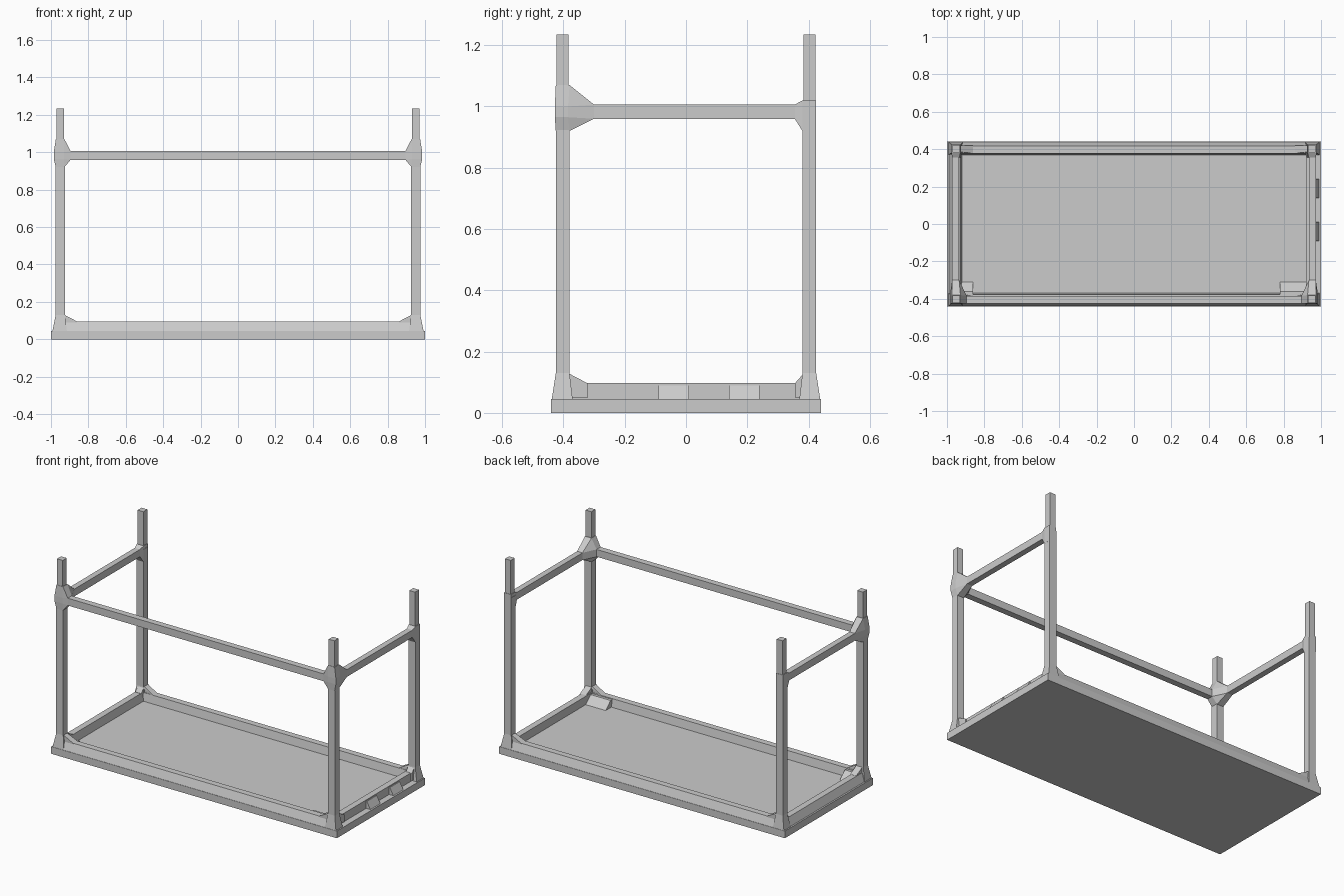
import bpy, bmesh
from itertools import product

if "Cube" in bpy.data.objects:
    bpy.data.objects.remove(bpy.data.objects["Cube"])


def make(name, bm):
    bmesh.ops.recalc_face_normals(bm, faces=bm.faces)
    me = bpy.data.meshes.new(name)
    bm.to_mesh(me)
    bm.free()
    ob = bpy.data.objects.new(name, me)
    bpy.context.collection.objects.link(ob)
    return ob


def hull(name, pts):
    bm = bmesh.new()
    for p in pts:
        bm.verts.new(p)
    res = bmesh.ops.convex_hull(bm, input=bm.verts)
    junk = [v for v in res["geom_interior"] + res["geom_unused"]
            if isinstance(v, bmesh.types.BMVert) and v.is_valid and not v.link_faces]
    bmesh.ops.delete(bm, geom=list(set(junk)), context='VERTS')
    bmesh.ops.dissolve_limit(bm, angle_limit=0.01, verts=bm.verts, edges=bm.edges)
    return make(name, bm)


def box_pts(x0, x1, y0, y1, z0, z1):
    return list(product((x0, x1), (y0, y1), (z0, z1)))


def box(name, *b):
    return hull(name, box_pts(*b))


# base slab
box("base_plate", -1, 1, -0.44, 0.44, 0, 0.045)

# sloped rims: profile is (distance from centre, height)
def rim_profile(outer):
    return [(outer, 0.044), (outer - 0.02, 0.095), (outer - 0.06, 0.095), (outer - 0.07, 0.044)]

for side, nm in ((-1, "front"), (1, "back")):
    hull(nm + "_rim", [(x, side * d, z) for d, z in rim_profile(0.438) for x in (-0.96, 0.96)])
hull("left_rim", [(-d, y, z) for d, z in rim_profile(0.99) for y in (-0.41, 0.41)])

# right end: recessed wall with wedge blocks
box("right_rim", 0.92, 0.96, -0.41, 0.41, 0.044, 0.098)
for i, y in enumerate((-0.09, 0.14)):
    hull(f"right_wedge_{i}", [(x, yy, z) for yy in (y, y + 0.1)
                              for x, z in ((0.95, 0.044), (0.95, 0.09), (0.965, 0.09), (0.99, 0.044))])

# inner corner wedges at the front
for i, (x0, x1) in enumerate(((-0.93, -0.86), (0.78, 0.93))):
    hull(f"inner_wedge_{i}", [(x, y, z) for x in (x0, x1)
                              for y, z in ((-0.38, 0.044), (-0.38, 0.09), (-0.36, 0.09), (-0.31, 0.044))])

# corner posts and their joints
for sx, sy in product((-1, 1), (-1, 1)):
    nm = ("front" if sy < 0 else "back") + ("_left" if sx < 0 else "_right")
    front = sy < 0

    def place(pts):
        return [(sx * x, sy * y, z) for x, y, z in pts]

    post = box_pts(0.926, 0.975, 0.38, 0.425, 0.045, 1.0)
    tip = box_pts(0.931, 0.971, 0.383, 0.423, 1.0, 1.235)
    hull(nm + "_post", place(post))
    hull(nm + "_post_top", place(tip))

    # bottom foot flaring into the rims
    reach = 0.32 if front else 0.355
    foot = box_pts(0.926, 0.975, 0.38, 0.425, 0.13, 0.13)
    foot += box_pts(0.915, 0.992, 0.37, 0.438, 0.045, 0.045)
    hull(nm + "_foot", place(foot))
    foot_y = box_pts(0.926, 0.968, 0.385, 0.42, 0.05, 0.13)
    hull(nm + "_foot_side", place(foot_y + box_pts(0.926, 0.968, reach, reach, 0.05, 0.096)))
    hull(nm + "_foot_long", place(foot_y + box_pts(0.86, 0.86, 0.378, 0.42, 0.05, 0.095)))

    # upper joint where the rails meet the post
    if front:
        joint = box_pts(0.928, 0.974, 0.38, 0.425, 0.92, 1.07)
        joint += box_pts(0.93, 0.985, 0.385, 0.428, 0.965, 1.0)
        joint += box_pts(0.935, 0.972, 0.30, 0.30, 0.96, 1.006)
        joint += box_pts(0.895, 0.895, 0.384, 0.424, 0.96, 1.006)
    else:
        joint = box_pts(0.928, 0.976, 0.38, 0.425, 0.92, 1.02)
        joint += box_pts(0.935, 0.972, 0.355, 0.355, 0.96, 1.006)
    hull(nm + "_joint", place(joint))

# upper rails: front and both sides, open at the back
box("front_top_rail", -0.93, 0.93, -0.424, -0.384, 0.96, 1.006)
box("left_top_rail", -0.972, -0.935, -0.4, 0.4, 0.96, 1.006)
box("right_top_rail", 0.935, 0.972, -0.4, 0.4, 0.96, 1.006)
